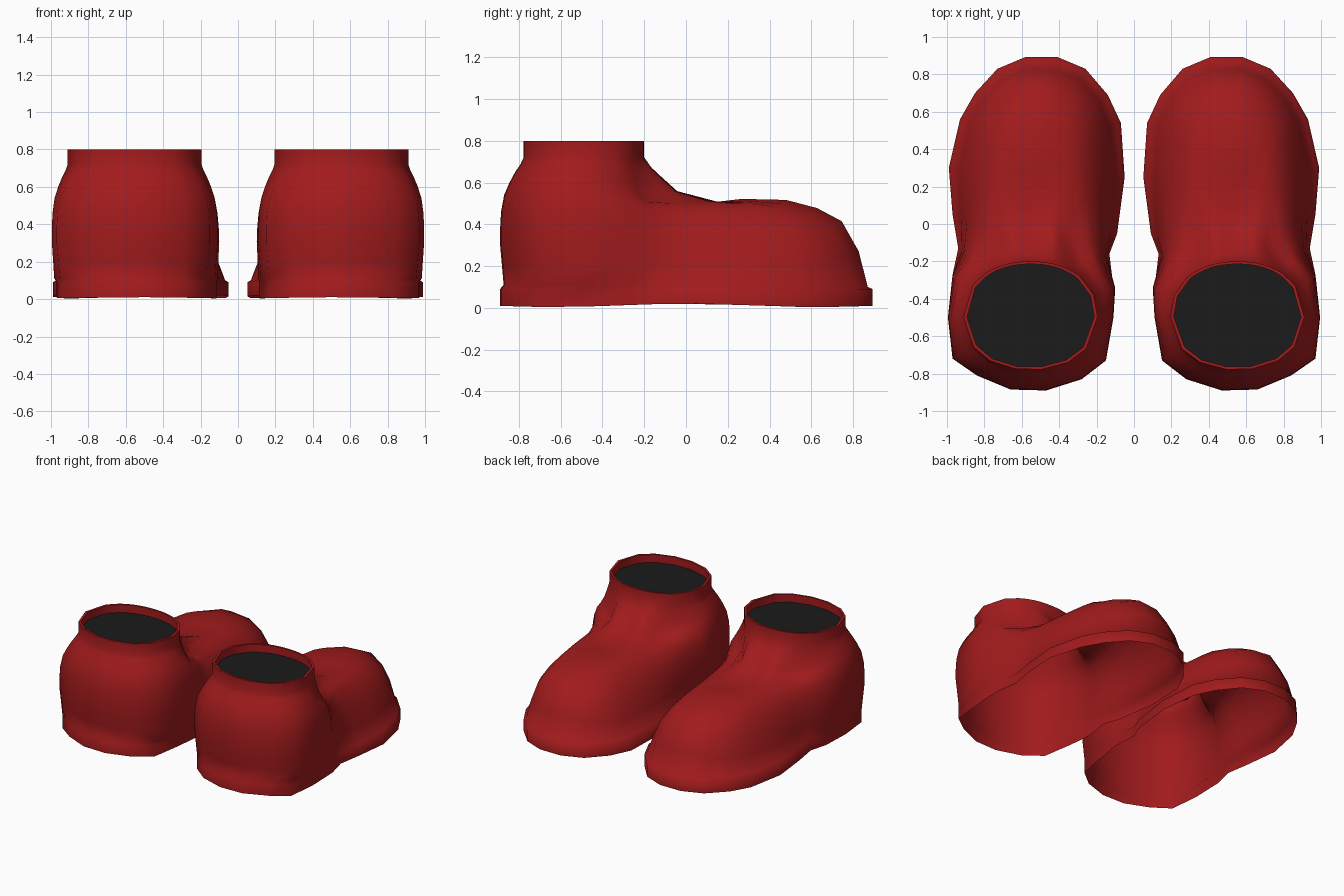
import bpy, bmesh, math

if "Cube" in bpy.data.objects:
    bpy.data.objects.remove(bpy.data.objects["Cube"])


def material(name, rgb):
    m = bpy.data.materials.new(name)
    m.diffuse_color = (*rgb, 1)
    m.use_nodes = True
    m.node_tree.nodes["Principled BSDF"].inputs["Base Color"].default_value = m.diffuse_color
    return m


red = material("red", (0.36, 0.011, 0.012))
dark = material("dark grey", (0.0105, 0.0105, 0.0105))

# Sole outline of the right boot, anticlockwise seen from above
OUTLINE = [(0.995, -0.5), (0.98, -0.27), (0.94, -0.13), (0.97, 0.05), (0.99, 0.3),
           (0.93, 0.56), (0.85, 0.7), (0.73, 0.83), (0.58, 0.893), (0.41, 0.893),
           (0.26, 0.83), (0.14, 0.69), (0.07, 0.54), (0.05, 0.25), (0.09, -0.05),
           (0.13, -0.16), (0.095, -0.34), (0.11, -0.5), (0.15, -0.73), (0.28, -0.83),
           (0.47, -0.89), (0.66, -0.885), (0.84, -0.81), (0.97, -0.72)]
CX, CY, RX, RY = 0.553, -0.49, 0.358, 0.29   # ankle opening
MID = 0.52                                   # centre line of the forefoot

# Wall profiles: (0 at ankle .. 1 at outline, height)
TOE = [(.98, .1), (.945, .28), (.87, .43), (.76, .49), (.62, .525),
       (.42, .525), (.26, .5), (.13, .55), (.03, .67), (0, .72)]
SIDE = [(.97, .1), (.9, .21), (.82, .32), (.72, .4), (.6, .465),
        (.45, .5), (.28, .51), (.12, .56), (.03, .67), (0, .72)]
HEEL = [(.85, .11), (.92, .2), (1, .3), (1, .38), (.96, .46),
        (.83, .54), (.6, .6), (.36, .65), (.12, .69), (0, .72)]


def mix(a, b, t):
    return tuple(u + (v - u) * t for u, v in zip(a, b))


def ankle(p, k=1.0):
    a = math.atan2(p[1] - CY, p[0] - CX)
    c, s = math.cos(a), math.sin(a)
    r = k / ((abs(c) / RX) ** 2.2 + (abs(s) / RY) ** 2.2) ** (1 / 2.2)
    return CX + r * c, CY + r * s


def ramp(y, lo, hi):
    t = min(1, max(0, (y - lo) / (hi - lo)))
    return t * t * (3 - 2 * t)


def wall_ring(k):
    ring = []
    for p in OUTLINE:
        w, a = ramp(p[1], -0.5, 0.0), ankle(p)
        side = min(1, abs(p[0] - MID) / 0.44)
        s, z = mix(HEEL[k], mix(TOE[k], SIDE[k], side), w)
        # Forefoot sides curve in over the foot before running back to the ankle
        m = mix(a, p, 0.5)
        bend = ramp(p[1], -0.3, 0.22) * side ** 2
        c = mix(m, (m[0] + (MID - m[0]) * 0.5, m[1] + (p[1] - m[1]) * 0.8), bend)
        x, y = mix(mix(a, c, s), mix(c, p, s), s)
        ring.append((x, y, z))
    return ring


def sole_ring(base, wave):
    # The heel is drawn in slightly at the ground
    ring = []
    for x, y in OUTLINE:
        k = 1 - 0.06 * (1 - ramp(y, -0.5, -0.1))
        ring.append((0.545 + (x - 0.545) * k, y, base + wave * math.cos(5 * y)))
    return ring


def make_object(name, rings, cap, mat, side):
    bm = bmesh.new()
    loops = [[bm.verts.new((x * side, y, z)) for x, y, z in r] for r in rings]
    n = len(OUTLINE)
    for lo, hi in zip(loops, loops[1:]):
        for i in range(n):
            j = (i + 1) % n
            bm.faces.new((lo[i], lo[j], hi[j], hi[i]))
    if cap:
        bm.faces.new(loops[-1])
    if side < 0:
        bmesh.ops.reverse_faces(bm, faces=bm.faces[:])
    me = bpy.data.meshes.new(name)
    bm.to_mesh(me)
    bm.free()
    me.materials.append(mat)
    ob = bpy.data.objects.new(name, me)
    bpy.context.collection.objects.link(ob)
    bpy.ops.object.select_all(action='DESELECT')
    ob.select_set(True)
    bpy.context.view_layer.objects.active = ob
    bpy.ops.object.shade_smooth_by_angle(angle=math.radians(85))


# Boot shell: open underneath, welt at the sole, rolled collar at the top
shell = [sole_ring(0.012, 0.008), sole_ring(0.09, 0)]
shell += [wall_ring(k) for k in range(len(TOE))]
for k, z in ((1, 0.8), (0.95, 0.8), (0.95, 0.74)):
    shell.append([(*ankle(p, k), z) for p in OUTLINE])

# Dark filling of the ankle opening
filling = [[(*ankle(p, 0.95), 0.742) for p in OUTLINE]]

for label, side in (("right", 1), ("left", -1)):
    make_object(label + "_boot_shell", shell, False, red, side)
    make_object(label + "_boot_opening", filling, True, dark, side)
